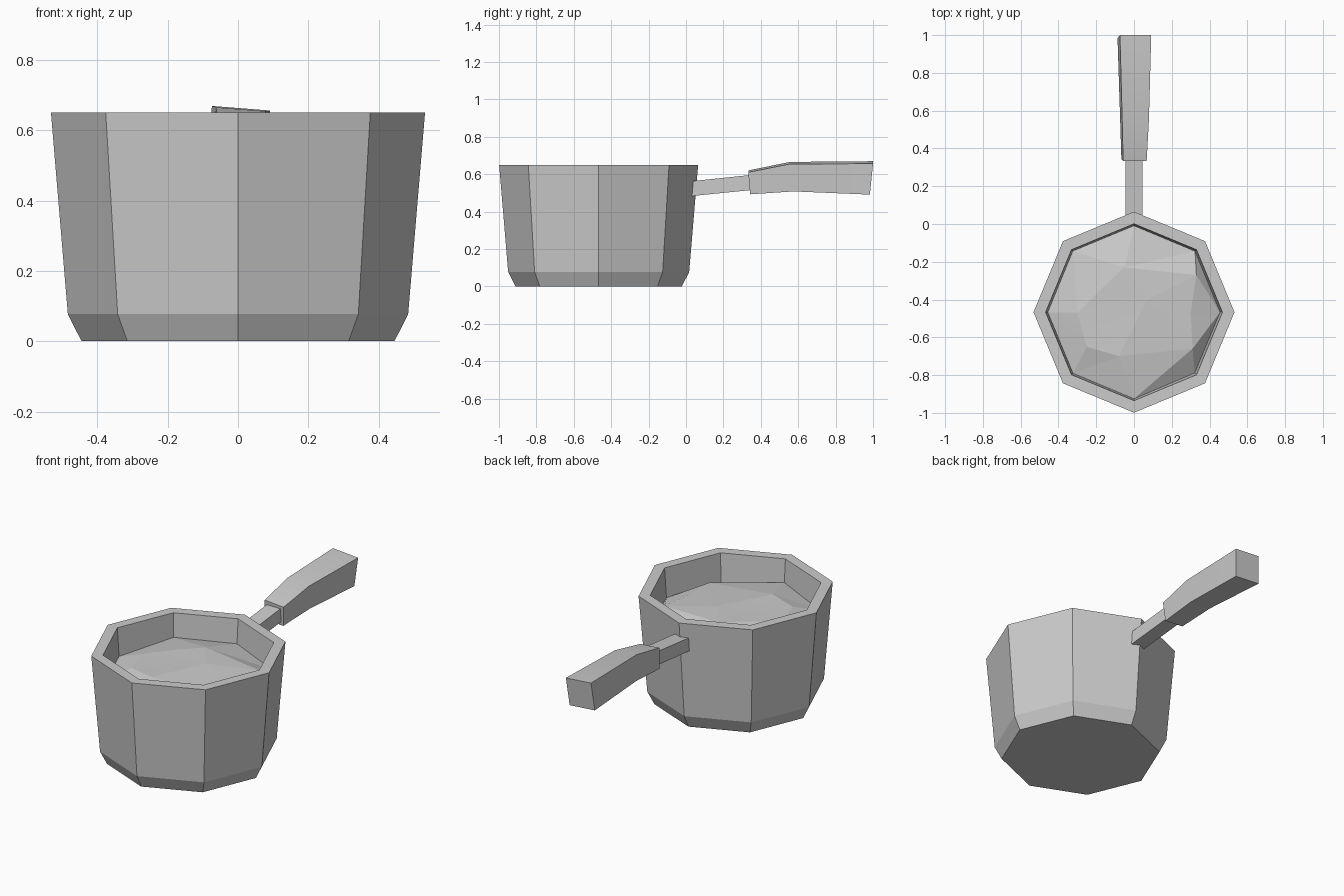
import bpy, bmesh, math
from mathutils import Vector, Matrix

if "Cube" in bpy.data.objects:
    bpy.data.objects.remove(bpy.data.objects["Cube"])

SIDES = 8
POT_Y = -0.467


def inner_radius(z):
    return 0.468 - 0.07 * (0.65 - z)


def ring(bm, radius, heights):
    """Octagon of vertices around the pot axis, one height per corner."""
    return [bm.verts.new((radius(z) * math.cos(i * math.tau / SIDES),
                          POT_Y + radius(z) * math.sin(i * math.tau / SIDES), z))
            for i, z in enumerate(heights)]


def bridge(bm, a, b):
    n = len(a)
    for i in range(n):
        j = (i + 1) % n
        bm.faces.new((a[i], a[j], b[j], b[i]))


def finish(bm, name):
    bmesh.ops.recalc_face_normals(bm, faces=bm.faces[:])
    mesh = bpy.data.meshes.new(name)
    bm.to_mesh(mesh)
    bm.free()
    obj = bpy.data.objects.new(name, mesh)
    bpy.context.collection.objects.link(obj)
    obj.data.shade_smooth()
    obj.data.set_sharp_from_angle(angle=math.radians(30 if "grip" in name else 3))
    return obj


def bar(name, sections, roll=0.0, pivot=(0, 0, 0)):
    """Rectangular loft along y; section = y_top, y_bottom, width, z_bottom, z_top."""
    bm = bmesh.new()
    loops = []
    for yt, yb, w, zb, zt in sections:
        h = w / 2
        loops.append([bm.verts.new(p) for p in
                      ((-h, yb, zb), (h, yb, zb), (h, yt, zt), (-h, yt, zt))])
    for a, b in zip(loops, loops[1:]):
        bridge(bm, a, b)
    bm.faces.new(loops[0])
    bm.faces.new(loops[-1])
    bmesh.ops.rotate(bm, verts=bm.verts[:], cent=Vector(pivot),
                     matrix=Matrix.Rotation(roll, 3, 'Y'))
    return finish(bm, name)


# Height of the contents at each corner of the inner wall
edge_z = [0.475, 0.49, 0.505, 0.508, 0.483, 0.49, 0.512, 0.46]

# Pot: chamfered base, tapered wall, thick rim, inner wall down to the contents
bm = bmesh.new()
profile = [(0.445, 0), (0.484, 0.077), (0.532, 0.65), (0.468, 0.65)]
loops = [ring(bm, lambda z, r=r: r, [z] * SIDES) for r, z in profile]
loops.append(ring(bm, inner_radius, edge_z))
for a, b in zip(loops, loops[1:]):
    bridge(bm, a, b)
bm.faces.new(loops[0])
finish(bm, "pot")

# Contents: faceted, irregular low mound meeting the inner wall
bm = bmesh.new()
outer = ring(bm, inner_radius, edge_z)
mound = [(0.30, -0.47, 0.535), (0.33, -0.27, 0.535), (-0.05, -0.23, 0.555),
         (-0.18, -0.35, 0.55), (-0.30, -0.47, 0.54), (-0.25, -0.65, 0.54),
         (-0.08, -0.70, 0.55), (0.31, -0.66, 0.53)]
inner = [bm.verts.new(p) for p in mound]
centre = bm.verts.new((0.07, -0.4, 0.555))
bridge(bm, outer, inner)
for i in range(SIDES):
    bm.faces.new((inner[i], inner[(i + 1) % SIDES], centre))
bmesh.ops.triangulate(bm, faces=bm.faces[:])
finish(bm, "contents")

# Handle: thin neck and a slightly rolled, widening grip
bar("handle_neck", [(0.035, 0.03, 0.09, 0.483, 0.563),
                    (0.36, 0.36, 0.09, 0.516, 0.597)])
grip = bar("handle_grip", [(0.333, 0.343, 0.125, 0.497, 0.615),
                           (0.555, 0.575, 0.142, 0.513, 0.66),
                           (1.0, 0.983, 0.166, 0.497, 0.663)],
           roll=math.radians(4.5), pivot=(0, 0, 0.58))
grip.location.x = 0.002
